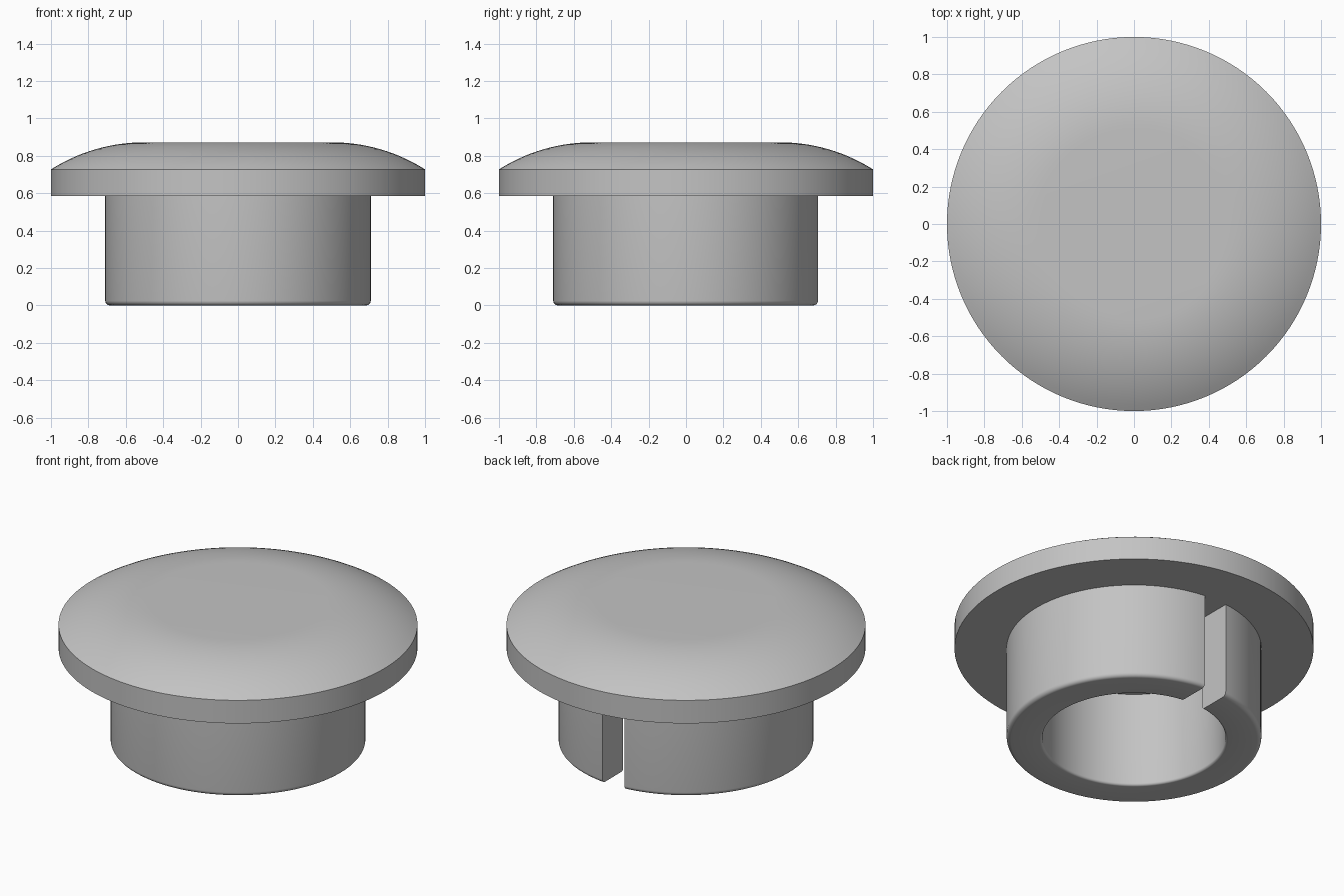
import bpy, bmesh, math

if "Cube" in bpy.data.objects:
    bpy.data.objects.remove(bpy.data.objects["Cube"])

SEGMENTS = 128
FLANGE_Z = 0.585

grey = bpy.data.materials.new("grey")
grey.diffuse_color = (0.55, 0.55, 0.55, 1)
grey.use_nodes = True
grey.node_tree.nodes["Principled BSDF"].inputs["Base Color"].default_value = grey.diffuse_color


def arc(cx, cz, r, start, end, steps):
    """Points (radius, z) along an arc, angles in degrees."""
    angles = [math.radians(start + (end - start) * i / steps) for i in range(steps + 1)]
    return [(cx + r * math.cos(a), cz + r * math.sin(a)) for a in angles]


def lathe(name, profile, closed):
    """Revolve a (radius, z) profile around the z axis."""
    bm = bmesh.new()
    verts = [bm.verts.new((r, 0, z)) for r, z in profile]
    pairs = list(zip(verts, verts[1:])) + ([(verts[-1], verts[0])] if closed else [])
    edges = [bm.edges.new(p) for p in pairs]
    bmesh.ops.spin(bm, geom=verts + edges, cent=(0, 0, 0), axis=(0, 0, 1),
                   angle=math.tau, steps=SEGMENTS, use_duplicate=False)
    bmesh.ops.remove_doubles(bm, verts=bm.verts, dist=1e-5)
    bmesh.ops.recalc_face_normals(bm, faces=bm.faces)
    mesh = bpy.data.meshes.new(name)
    bm.to_mesh(mesh)
    bm.free()
    mesh.materials.append(grey)
    obj = bpy.data.objects.new(name, mesh)
    bpy.context.collection.objects.link(obj)
    return obj


def smooth(obj):
    bpy.ops.object.select_all(action='DESELECT')
    obj.select_set(True)
    bpy.context.view_layer.objects.active = obj
    bpy.ops.object.shade_smooth_by_angle(angle=math.radians(28))


# Domed cap: flat centre, curved shoulder, straight rim
R = 0.934
edge_angle = math.degrees(math.acos(0.5 / R))
shoulder = arc(0.5, 0.872 - R, R, 90, edge_angle, 14)
cap = lathe("cap", [(0, 0.872)] + shoulder + [(1, FLANGE_Z), (0, FLANGE_Z)], False)
smooth(cap)

# Hollow stem with rounded lower lips
stem = lathe("stem",
             [(0.51, FLANGE_Z)] + arc(0.525, 0.015, 0.015, 180, 270, 5)
             + arc(0.685, 0.025, 0.025, 270, 360, 6) + [(0.71, FLANGE_Z)], True)

# Slot through the back wall of the stem
bpy.ops.mesh.primitive_cube_add(size=1, location=(0, 0.6, 0.3))
cutter = bpy.context.object
cutter.name = "slot_cutter"
cutter.scale = (0.15, 0.5, 1.0)
cutter.data.materials.append(grey)
cutter.hide_render = True
cutter.hide_viewport = False
bpy.context.view_layer.update()

cut = stem.modifiers.new("slot", 'BOOLEAN')
cut.operation = 'DIFFERENCE'
cut.solver = 'EXACT'
cut.object = cutter
bpy.context.view_layer.objects.active = stem
bpy.ops.object.modifier_apply(modifier=cut.name)
bpy.data.objects.remove(cutter)
smooth(stem)
